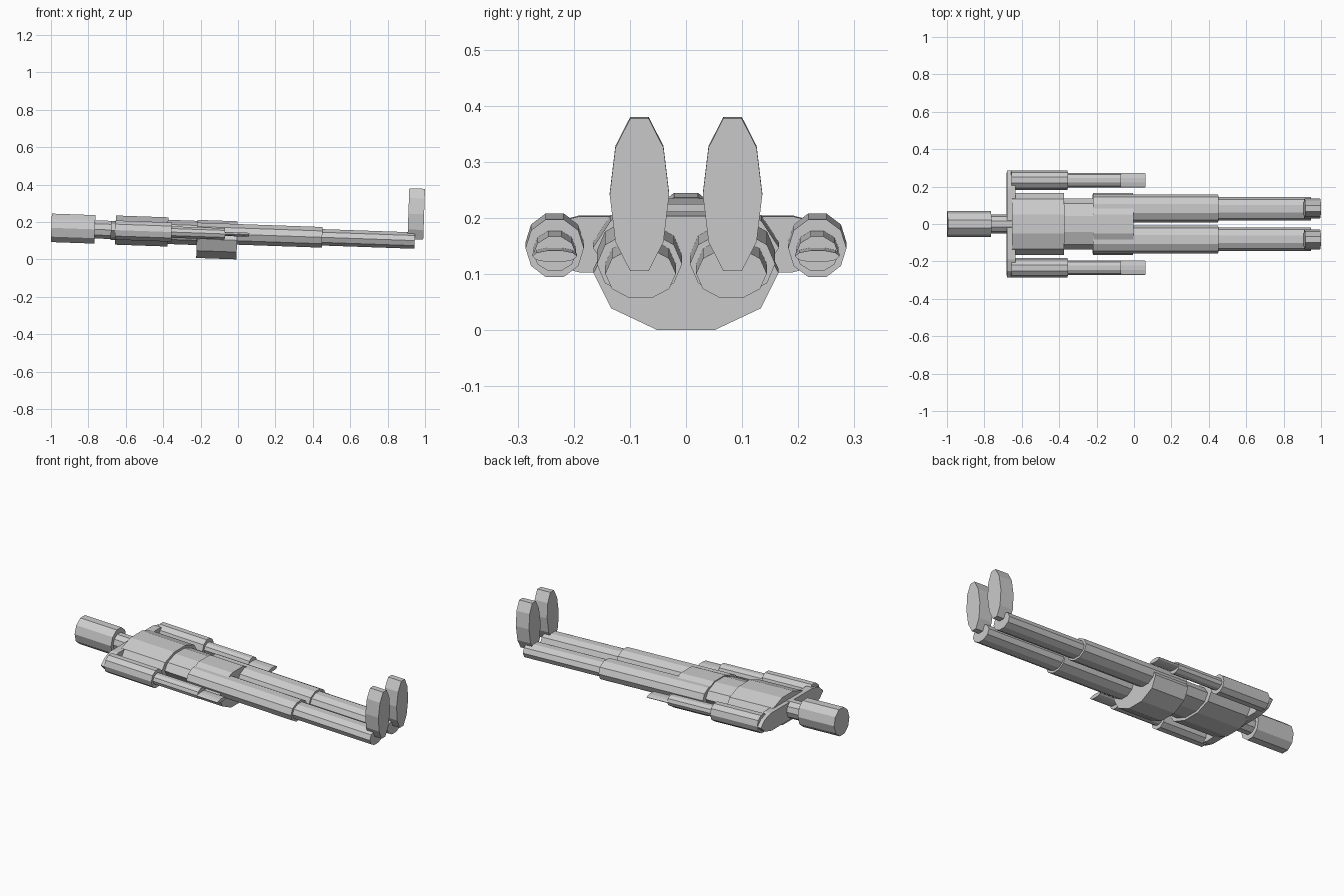
import bpy, bmesh, math

if "Cube" in bpy.data.objects:
    bpy.data.objects.remove(bpy.data.objects["Cube"])

SIDES = 10
SLOPE = 0.035          # the whole body leans gently down toward the feet
grey = bpy.data.materials.new("plain_grey")
grey.diffuse_color = (0.6, 0.6, 0.6, 1)
grey.use_nodes = True
grey.node_tree.nodes["Principled BSDF"].inputs["Base Color"].default_value = grey.diffuse_color


def axis_z(x):
    return 0.134 - SLOPE * x


def decagon(ry, rz):
    return [(ry * math.cos(2 * math.pi * i / SIDES), rz * math.sin(2 * math.pi * i / SIDES))
            for i in range(SIDES)]


def prism(name, x0, x1, profile, y=0.0, zc=None):
    """Extrude a y-z profile along the leaning body axis."""
    xm = (x0 + x1) / 2
    zc = axis_z(xm) if zc is None else zc
    bm = bmesh.new()
    rings = []
    for x in (x0, x1):
        rings.append([bm.verts.new((x + SLOPE * pz, y + py, zc - SLOPE * (x - xm) + pz))
                      for py, pz in profile])
    n = len(profile)
    for i in range(n):
        j = (i + 1) % n
        bm.faces.new((rings[0][i], rings[0][j], rings[1][j], rings[1][i]))
    bm.faces.new(rings[0][::-1])
    bm.faces.new(rings[1])
    bmesh.ops.recalc_face_normals(bm, faces=bm.faces[:])
    mesh = bpy.data.meshes.new(name)
    bm.to_mesh(mesh)
    bm.free()
    mesh.materials.append(grey)
    obj = bpy.data.objects.new(name, mesh)
    bpy.context.collection.objects.link(obj)


# Head, neck and trunk
prism("head", -0.998, -0.765, decagon(0.07, 0.08))
prism("neck", -0.765, -0.64, decagon(0.05, 0.051))
prism("chest", -0.655, -0.375, decagon(0.166, 0.082))
prism("waist", -0.375, -0.2, decagon(0.135, 0.068))
prism("pelvis", -0.22, -0.005, decagon(0.165, 0.107), zc=0.106)

# Shoulder bar with tapered ends
half = [(0.285, 0.0), (0.25, 0.034), (0.19, 0.05)]
upper = half + [(-y, z) for y, z in reversed(half)]
prism("shoulders", -0.68, -0.635, upper + [(-y, -z) for y, z in upper[1:-1]], zc=0.154)

# Limbs, one set per side
for side, s in (("left", 1), ("right", -1)):
    prism(side + "_upper_arm", -0.657, -0.355, decagon(0.052, 0.054), s * 0.234)
    prism(side + "_forearm", -0.355, -0.07, decagon(0.038, 0.032), s * 0.234)
    prism(side + "_hand", -0.07, 0.06, decagon(0.04, 0.011), s * 0.234)
    prism(side + "_thigh", -0.22, 0.45, decagon(0.076, 0.058), s * 0.083)
    prism(side + "_shin", 0.45, 0.945, decagon(0.063, 0.046), s * 0.081)
    prism(side + "_foot", 0.911, 0.995, decagon(0.053, 0.143), s * 0.083, zc=0.243)
